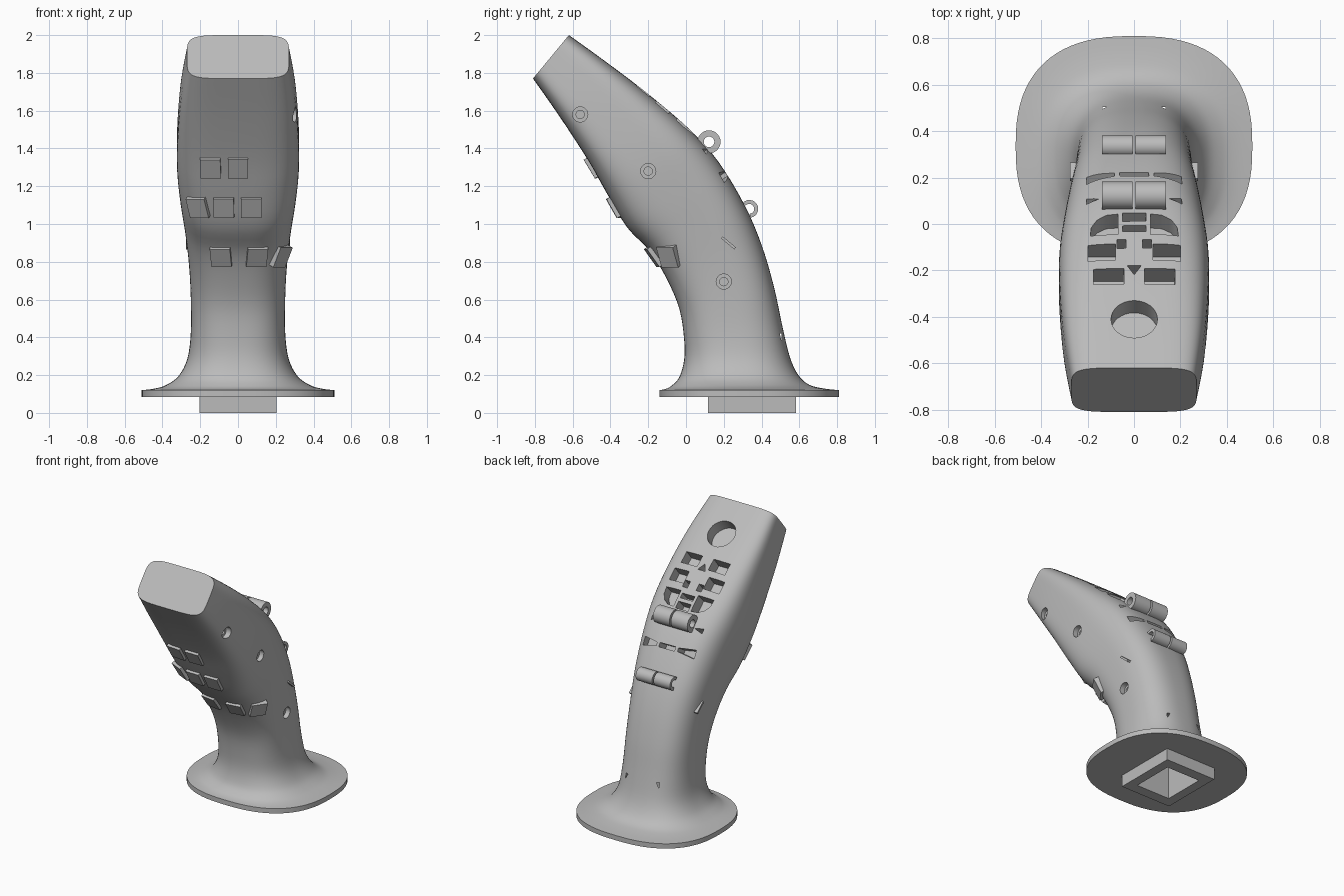
import bpy, bmesh, math
from mathutils import Vector, Matrix
from mathutils.bvhtree import BVHTree

cube = bpy.data.objects.get("Cube")
if cube:
    bpy.data.objects.remove(cube, do_unlink=True)

grey = bpy.data.materials.new("plain_grey")
grey.use_nodes = True
grey.diffuse_color = (0.5, 0.5, 0.5, 1)
grey.node_tree.nodes["Principled BSDF"].inputs["Base Color"].default_value = (0.5, 0.5, 0.5, 1)


def make(name, bm):
    bmesh.ops.recalc_face_normals(bm, faces=bm.faces)
    mesh = bpy.data.meshes.new(name)
    bm.to_mesh(mesh)
    bm.free()
    mesh.materials.append(grey)
    ob = bpy.data.objects.new(name, mesh)
    bpy.context.collection.objects.link(ob)
    return ob


def activate(ob):
    bpy.ops.object.select_all(action='DESELECT')
    ob.select_set(True)
    bpy.context.view_layer.objects.active = ob


def smooth(ob):
    activate(ob)
    bpy.ops.object.shade_smooth_by_angle(angle=math.radians(35))


def prism(bm, points, frame, low, high):
    """Extrude a flat outline along the local z of a frame."""
    rings = [[bm.verts.new(frame @ Vector((x, y, h))) for x, y in points] for h in (low, high)]
    bm.faces.new(rings[0])
    bm.faces.new(rings[1])
    for i in range(len(points)):
        j = (i + 1) % len(points)
        bm.faces.new((rings[0][i], rings[0][j], rings[1][j], rings[1][i]))


def rect(cx, cy, w, h):
    return [(cx + sx * w / 2, cy + sy * h / 2) for sx, sy in ((-1, -1), (1, -1), (1, 1), (-1, 1))]


def disc(r, n=32):
    return [(r * math.cos(i * math.tau / n), r * math.sin(i * math.tau / n)) for i in range(n)]


# Grip stations: front y, z, back y, z, half width, squareness
stations = [Vector(s) for s in (
    (-.14, .12, .81, .12, .51, 2.5),
    (-.105, .128, .725, .13, .44, 2.5),
    (-.075, .145, .65, .15, .38, 2.5),
    (-.035, .19, .595, .20, .315, 2.5),
    (-.01, .28, .55, .295, .268, 2.5),
    (-.01, .39, .51, .46, .25, 2.6),
    (-.035, .55, .465, .67, .25, 2.7),
    (-.10, .705, .40, .89, .26, 2.8),
    (-.19, .855, .31, 1.10, .28, 3),
    (-.31, .98, .175, 1.325, .305, 3.2),
    (-.415, 1.155, .02, 1.50, .323, 3.5),
    (-.52, 1.34, -.19, 1.68, .32, 4),
    (-.67, 1.57, -.405, 1.845, .302, 4.5),
    (-.81, 1.77, -.62, 2.0, .27, 5))]


def section(s, n=80):
    a, b = Vector((0, s[0], s[1])), Vector((0, s[2], s[3]))
    mid, half = (a + b) / 2, (b - a) / 2
    power = 2 / s[5]
    out = []
    for i in range(n):
        c, d = math.cos(i * math.tau / n), math.sin(i * math.tau / n)
        x = s[4] * math.copysign(abs(c) ** power, c)
        out.append(mid + half * math.copysign(abs(d) ** power, d) + Vector((x, 0, 0)))
    return out


# Grip body with flange, lofted through the stations
bottom = stations[0].copy()
bottom[1] = bottom[3] = .085
loft = [section(bottom)]
last = len(stations) - 1
for i in range(last):
    p0, p1 = stations[max(i - 1, 0)], stations[i]
    p2, p3 = stations[i + 1], stations[min(i + 2, last)]
    for k in range(4):
        t = k / 4
        s = .5 * (2 * p1 + (p2 - p0) * t + (2 * p0 - 5 * p1 + 4 * p2 - p3) * t ** 2
                  + (3 * p1 - p0 - 3 * p2 + p3) * t ** 3)
        loft.append(section(s))
loft.append(section(stations[-1]))
bm = bmesh.new()
rings = [[bm.verts.new(p) for p in ring] for ring in loft]
for lo, hi in zip(rings, rings[1:]):
    for i in range(len(lo)):
        j = (i + 1) % len(lo)
        bm.faces.new((lo[i], lo[j], hi[j], hi[i]))
bm.faces.new(rings[0])
bm.faces.new(rings[-1])
bmesh.ops.recalc_face_normals(bm, faces=bm.faces)
surface = BVHTree.FromBMesh(bm)
body = make("grip_body", bm)


def surface_frame(origin, direction, up):
    """Frame on the body surface: z along the normal, y towards up."""
    loc, n, _, _ = surface.ray_cast(Vector(origin), Vector(direction))
    up = Vector(up)
    v = (up - n * up.dot(n)).normalized()
    u = v.cross(n)
    return Matrix.Translation(loc) @ Matrix((u, v, n)).transposed().to_4x4()


def back_frame(y):
    return surface_frame((.001, y, 4), (0, 0, -1), (0, -1, 0)) @ Matrix.Rotation(math.pi, 4, 'Z')


# Back pockets: y on the spine, outline, whether mirrored to both sides
rounded_corner = [(.07, -.06), (.19, -.06), (.185, -.01), (.16, .03), (.12, .055), (.07, .06)]
wedge = [(.085, -.012), (.205, -.03), (.205, .03), (.085, .012)]
pockets = [
    (-.41, disc(.1), False),
    (-.225, rect(.11, 0, .13, .085), True),
    (-.195, [(-.03, .02), (.03, .02), (0, -.03)], False),
    (-.12, rect(.14, 0, .12, .09), True),
    (-.085, rect(.055, 0, .04, .05), True),
    (.0, rounded_corner, True),
    (.03, rect(0, 0, .1, .05), False),
    (-.02, rect(0, 0, .1, .035), False),
    (.215, wedge, True),
    (.215, rect(0, 0, .125, .03), False),
    (.115, [(.15, 0), (.205, -.018), (.205, .018)], True)]
cut_a, cut_b = bmesh.new(), bmesh.new()
for y, outline, mirrored in pockets:
    frame = back_frame(y)
    prism(cut_a, outline, frame, -.09, .06)
    if mirrored:
        prism(cut_a, [(-x, v) for x, v in outline], frame, -.09, .06)

# Countersunk screw holes on one side
for y, z in ((-.56, 1.58), (-.2, 1.28), (.2, .695)):
    x = surface.ray_cast(Vector((3, y, z)), Vector((-1, 0, 0)))[0].x
    frame = Matrix.Translation((x, y, z)) @ Matrix.Rotation(math.pi / 2, 4, 'Y')
    prism(cut_a, disc(.04), frame, -.035, .05)
    prism(cut_b, disc(.022), frame, -.12, .04)

# Mounting socket running up into the neck
prism(cut_b, rect(0, .35, .27, .31), Matrix.Identity(4), -.05, .42)

for i, cut in enumerate((cut_a, cut_b)):
    cutter = make("cutter", cut)
    cutter.hide_render = True
    mod = body.modifiers.new("cut", 'BOOLEAN')
    mod.operation, mod.solver, mod.object = 'DIFFERENCE', 'EXACT', cutter
    activate(body)
    bpy.ops.object.modifier_apply(modifier=mod.name)
    bpy.data.objects.remove(cutter, do_unlink=True)
smooth(body)

# Square mounting collar under the flange
bm = bmesh.new()
outer, inner = rect(0, .35, .405, .465), rect(0, .35, .27, .31)
for i in range(4):
    j = (i + 1) % 4
    prism(bm, [outer[i], outer[j], inner[j], inner[i]], Matrix.Identity(4), 0, .085)
bmesh.ops.remove_doubles(bm, verts=bm.verts, dist=.0001)
make("mounting_collar", bm)

# Finger pads on the front, lying on the surface
pads = [(-.145, 1.3), (0, 1.3), (-.21, 1.09), (-.075, 1.09), (.07, 1.09),
        (-.09, .83), (.10, .83), (.225, .83)]
for i, (x, z) in enumerate(pads):
    bm = bmesh.new()
    frame = surface_frame((x, -3, z), (0, 1, 0), (0, 0, 1))
    prism(bm, rect(0, 0, .108, .115), frame, -.02, .018)
    make(f"finger_pad_{i + 1}", bm)

# Thin tabs on both flanks
for side in (-1, 1):
    bm = bmesh.new()
    frame = (Matrix.Translation((side * .245, .225, .9)) @ Matrix.Rotation(math.radians(-40), 4, 'X'))
    prism(bm, rect(0, 0, .06, .09), frame, -.007, .007)
    make("left_tab" if side > 0 else "right_tab", bm)


# Hinge sleeves across the back, one closed and one open
def sleeve(name, x, y, z, r, hole, start, end, steps=28):
    frame = Matrix.Translation((x, y, z)) @ Matrix(((0, 0, 1), (1, 0, 0), (0, 1, 0))).to_4x4()
    bm = bmesh.new()
    def at(radius, i):
        a = math.radians(start + (end - start) * i / steps)
        return radius * math.cos(a), radius * math.sin(a)
    for i in range(steps):
        prism(bm, [at(hole, i), at(r, i), at(r, i + 1), at(hole, i + 1)], frame, -.066, .066)
    bmesh.ops.remove_doubles(bm, verts=bm.verts, dist=.0001)
    inside = [f for f in bm.faces if all(len(e.link_faces) > 2 for e in f.edges if abs(
        e.verts[0].co.x - e.verts[1].co.x) > .01) and abs(f.normal.x) < .5
        and len({round(math.hypot(v.co.y - y, v.co.z - z), 3) for v in f.verts}) > 1]
    if end - start < 360:
        inside = [f for f in inside if all(len(e.link_faces) > 2 for e in f.edges)]
    bmesh.ops.delete(bm, geom=inside, context='FACES_ONLY')
    smooth(make(name, bm))


for x, side in ((-.072, "right"), (.072, "left")):
    sleeve(f"upper_sleeve_{side}", x, .122, 1.435, .061, .028, 0, 360)
    sleeve(f"lower_sleeve_{side}", x, .335, 1.08, .047, .026, -85, 135)
